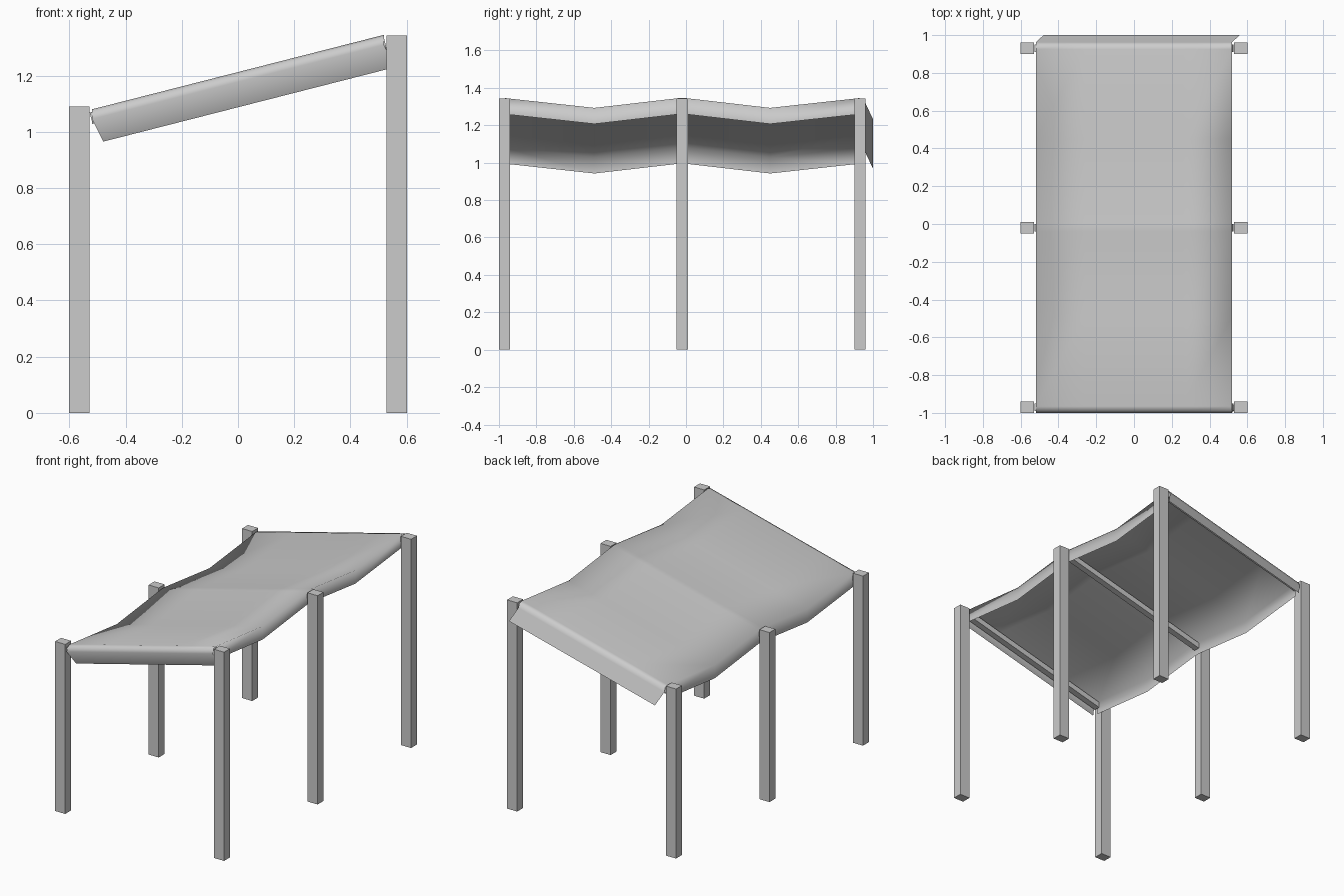
import bpy, bmesh, math

if "Cube" in bpy.data.objects:
    bpy.data.objects.remove(bpy.data.objects["Cube"])

SLOPE = 0.255
BAYS = (-0.97, -0.02, 0.93)          # y of each post pair


def roof_z(x):
    return 1.2125 + SLOPE * x


def box(name, centre, size, tilt=0.0):
    bpy.ops.mesh.primitive_cube_add(size=1, location=centre, rotation=(0, tilt, 0))
    ob = bpy.context.object
    ob.name = name
    ob.scale = size
    return ob


# Posts (tall on the right, short on the left) and sloping rails between them
for i, y in enumerate(BAYS):
    for side, h in ((-1, 1.09), (1, 1.342)):
        label = "left" if side < 0 else "right"
        box(f"{label}_post_{i + 1}", (side * 0.565, y, h / 2), (0.072, 0.06, h))
    box(f"cross_rail_{i + 1}", (0, y, roof_z(0) - 0.028),
        (1.08, 0.04, 0.036), -math.atan(SLOPE))

# Canopy cloth: rows run front to back as (y, drop, x shift)
front = [(-0.96, -0.115, 0.04), (-1.0, -0.035, 0), (-0.99, -0.008, 0)]
sheet = [(-0.965, 0, 0), (-0.49, -0.052, 0), (-0.04, 0, 0), (0.0, 0, 0),
         (0.45, -0.052, 0), (0.925, 0, 0)]
back = [(0.952, -0.006, 0), (0.962, -0.032, 0), (1.0, -0.113, 0.04)]
columns = [-0.519, -0.26, 0, 0.26, 0.519]

bm = bmesh.new()
grid = [[bm.verts.new((x + dx, y, roof_z(x) + dz)) for x in columns]
        for y, dz, dx in front + sheet + back]
for a, b in zip(grid, grid[1:]):
    for j in range(len(columns) - 1):
        bm.faces.new((a[j], a[j + 1], b[j + 1], b[j]))

# Side flaps hanging from both long edges of the sheet
rows = grid[len(front):len(front) + len(sheet)]
for j, flip in ((0, False), (-1, True)):
    tops = [r[j] for r in rows]
    lows = [bm.verts.new((v.co.x, v.co.y, v.co.z - 0.086)) for v in tops]
    for k in range(len(tops) - 1):
        f = (tops[k], tops[k + 1], lows[k + 1], lows[k])
        bm.faces.new(f[::-1] if flip else f)
bmesh.ops.recalc_face_normals(bm, faces=bm.faces)
mid = grid[len(front) + 1][2]
mid.normal_update()
if mid.normal.z < 0:
    bmesh.ops.reverse_faces(bm, faces=bm.faces)
for f in bm.faces:
    f.smooth = True
mesh = bpy.data.meshes.new("canopy_cloth")
bm.to_mesh(mesh)
bm.free()
bpy.context.collection.objects.link(bpy.data.objects.new("canopy_cloth", mesh))
